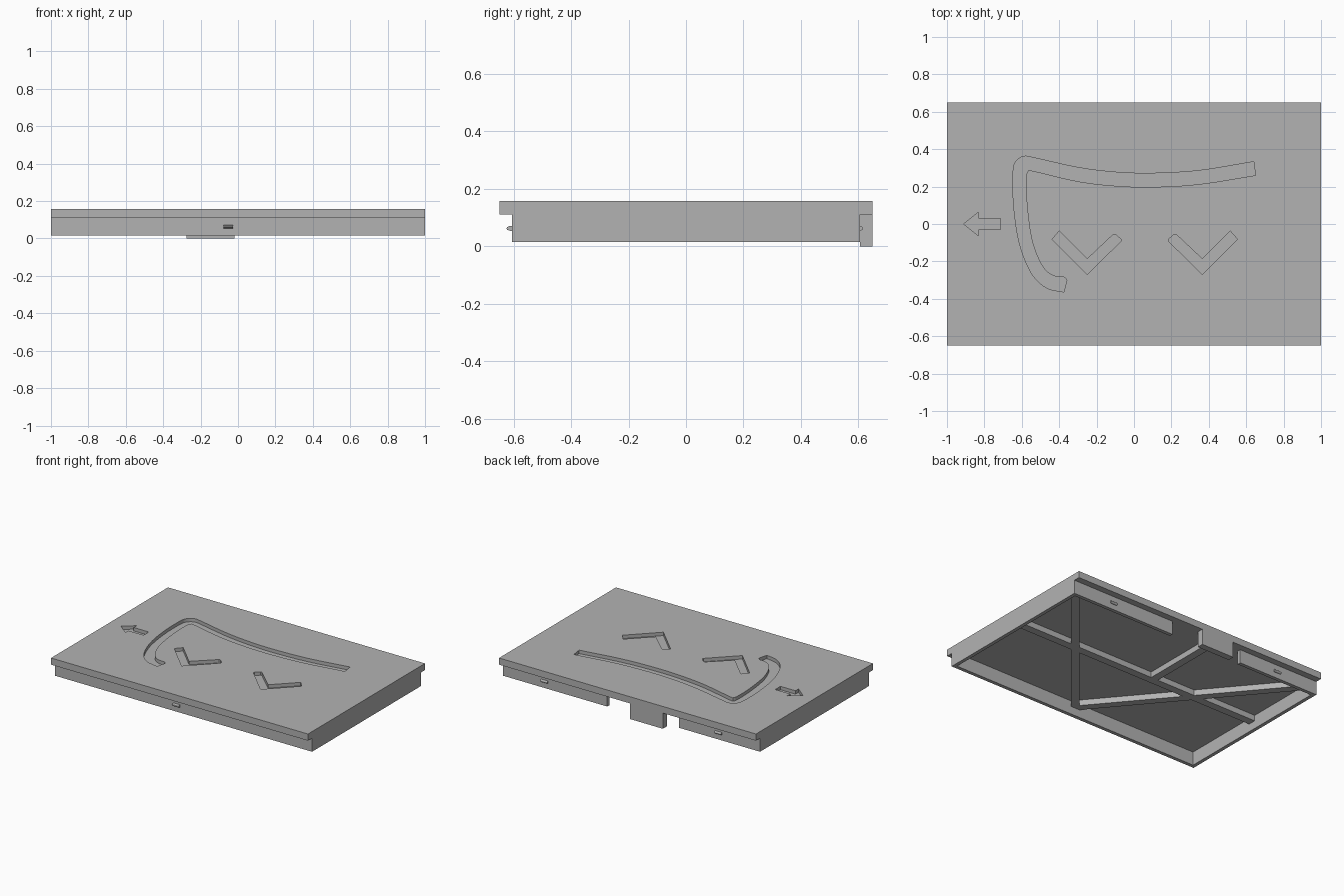
import bpy, bmesh, math
from mathutils import Vector

if "Cube" in bpy.data.objects:
    bpy.data.objects.remove(bpy.data.objects["Cube"], do_unlink=True)

gray = bpy.data.materials.new("plain gray")
gray.use_nodes = True
color = (0.45, 0.45, 0.45, 1)
gray.diffuse_color = color
gray.node_tree.nodes["Principled BSDF"].inputs["Base Color"].default_value = color

TOP, CEILING, RIM = 0.157, 0.11, 0.015
HALF_Y, SKIRT_Y, WALL = 0.65, 0.605, 0.025


def extrude(name, points, vector):
    """Solid from a closed outline of 3D points swept along a vector."""
    bm = bmesh.new()
    face = bm.faces.new([bm.verts.new(p) for p in points])
    swept = bmesh.ops.extrude_face_region(bm, geom=[face])["geom"]
    moved = [v for v in swept if isinstance(v, bmesh.types.BMVert)]
    bmesh.ops.translate(bm, verts=moved, vec=vector)
    bmesh.ops.recalc_face_normals(bm, faces=bm.faces)
    mesh = bpy.data.meshes.new(name)
    bm.to_mesh(mesh)
    bm.free()
    mesh.materials.append(gray)
    obj = bpy.data.objects.new(name, mesh)
    bpy.context.collection.objects.link(obj)
    return obj


def box(name, x0, x1, y0, y1, z0, z1):
    outline = [(x0, y0, z0), (x1, y0, z0), (x1, y1, z0), (x0, y1, z0)]
    return extrude(name, outline, (0, 0, z1 - z0))


def combine(target, tool, operation):
    mod = target.modifiers.new("combine", 'BOOLEAN')
    mod.operation, mod.object, mod.solver = operation, tool, 'EXACT'
    bpy.context.view_layer.objects.active = target
    bpy.ops.object.modifier_apply(modifier=mod.name)
    bpy.data.objects.remove(tool, do_unlink=True)


def smooth(points, steps=6):
    """Catmull-Rom curve through the points."""
    p = [Vector(q) for q in points]
    p = [2 * p[0] - p[1]] + p + [2 * p[-1] - p[-2]]
    out = []
    for a, b, c, d in zip(p, p[1:], p[2:], p[3:]):
        for i in range(steps):
            t = i / steps
            out.append(0.5 * (2 * b + (c - a) * t + (2 * a - 5 * b + 4 * c - d) * t * t
                              + (3 * b - a - 3 * c + d) * t ** 3))
    return out + [p[-2]]


def engrave(outline, depth=0.024):
    tool = extrude("groove_cutter", [(x, y, TOP - depth) for x, y in outline], (0, 0, 0.1))
    combine(lid, tool, 'DIFFERENCE')


def rib(name, start, end, width=0.055, height=0.04):
    a, b = Vector(start), Vector(end)
    side = (b - a).orthogonal().normalized() * width / 2
    corners = [a + side, b + side, b - side, a - side]
    extrude(name, [(x, y, CEILING - height) for x, y in corners], (0, 0, height))


# Lid with a stepped front and back edge, hollow underneath
half = [(SKIRT_Y, RIM), (SKIRT_Y, CEILING), (HALF_Y, CEILING), (HALF_Y, TOP)]
section = half + [(-y, z) for y, z in reversed(half)]
lid = extrude("lid", [(-1, y, z) for y, z in section], (2, 0, 0))
inner_x, inner_y = 1 - WALL, SKIRT_Y - WALL
combine(lid, box("cavity_cutter", -inner_x, inner_x, -inner_y, inner_y, -0.1, CEILING), 'DIFFERENCE')
combine(lid, box("rear_gap_cutter", -0.37, 0.19, 0.5, 0.7, -0.1, CEILING), 'DIFFERENCE')

# Thumb tab hanging in the rear gap
combine(lid, box("tab", -0.275, -0.02, SKIRT_Y, HALF_Y, 0, CEILING + 0.02), 'UNION')

# Long curved groove
outer = smooth([(0.64, 0.333), (0.35, 0.286), (0.1, 0.271), (-0.1, 0.277), (-0.3, 0.302),
                (-0.53, 0.353), (-0.59, 0.361), (-0.63, 0.335), (-0.646, 0.28), (-0.643, 0.1),
                (-0.613, -0.1), (-0.55, -0.26), (-0.47, -0.34), (-0.375, -0.364)])
inner_left = smooth([(-0.359, -0.3), (-0.375, -0.284), (-0.43, -0.277), (-0.49, -0.225),
                     (-0.545, -0.09), (-0.572, 0.1), (-0.576, 0.25), (-0.565, 0.287)])
inner_top = smooth([(-0.54, 0.284), (-0.3, 0.228), (-0.1, 0.204), (0.1, 0.198),
                    (0.35, 0.213), (0.65, 0.26)])
engrave(outer + inner_left + inner_top)

# Arrow groove
arrow = [(-0.91, 0), (-0.832, 0.063), (-0.832, 0.029), (-0.715, 0.029)]
engrave(arrow + [(x, -y) for x, y in reversed(arrow[1:])])

# Two angled grooves, the second one mirrored
for centre, flip in ((-0.25, 1), (0.365, -1)):
    vee = [(-0.15, -0.038), (0, -0.187), (0.14, -0.055), (0.152, -0.055),
           (0.18, -0.082), (0.18, -0.092), (0, -0.27), (-0.188, -0.082)]
    engrave([(centre + flip * x, y) for x, y in vee])

# Stiffening ribs under the lid
rib("long_rib", (-inner_x, 0), (inner_x, 0))
rib("tab_rib", (-0.147, 0), (-0.147, SKIRT_Y))
for side, label in ((1, "left"), (-1, "right")):
    rib(label + "_diagonal_rib", (side * 0.965, 0.57), (0, -inner_y))


# Snap catches with rounded noses on the skirt
def catch(name, x, facing, reach):
    base = SKIRT_Y - 0.005
    nose = [(base + 0.005 + reach * math.cos(a), 0.062 + 0.009 * math.sin(a))
            for a in (math.radians(d) for d in range(-90, 91, 30))]
    outline = [(base, 0.053)] + nose + [(base, 0.071)]
    extrude(name, [(x - 0.026, facing * y, z) for y, z in outline], (0.052, 0, 0))


catch("front_catch", -0.052, -1, 0.02)
catch("rear_left_catch", 0.677, 1, 0.01)
catch("rear_right_catch", -0.677, 1, 0.01)
